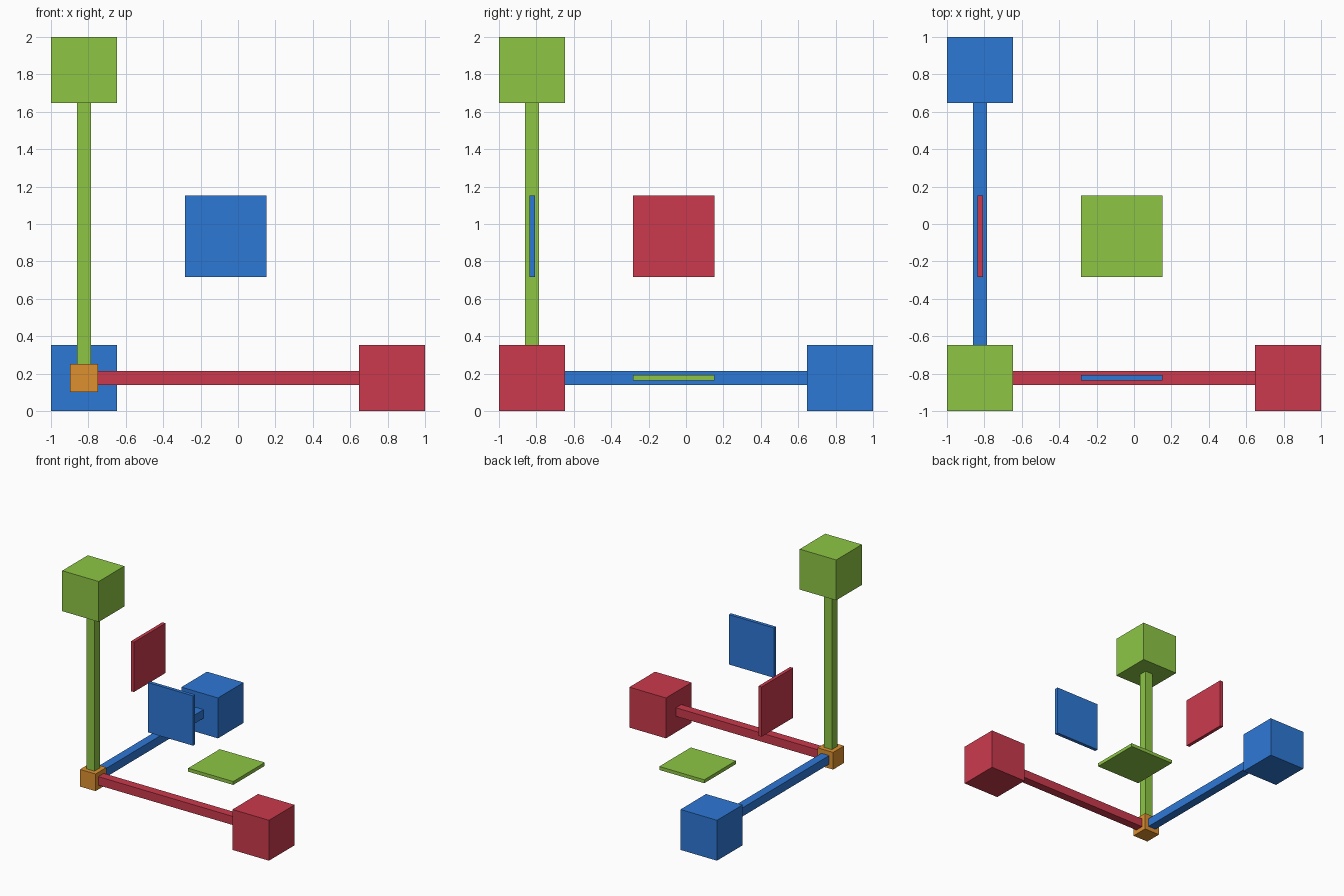
import bpy
from mathutils import Vector

if "Cube" in bpy.data.objects:
    bpy.data.objects.remove(bpy.data.objects["Cube"])

ORIGIN = Vector((-0.8225, -0.8225, 0.1775))   # centre of the hub
HUB, ROD, TIP = 0.15, 0.075, 0.353            # cube edge lengths and rod width
TIP_AT = 1.645                                # hub centre to tip centre
PLATE, PLATE_AT, THICK = 0.435, 0.757, 0.03   # plane handles


def material(name, rgb):
    mat = bpy.data.materials.new(name)
    mat.diffuse_color = (*rgb, 1)
    mat.use_nodes = True
    mat.node_tree.nodes["Principled BSDF"].inputs["Base Color"].default_value = mat.diffuse_color
    return mat


def box(name, offset, size, mat):
    bpy.ops.mesh.primitive_cube_add(size=1, location=ORIGIN + Vector(offset))
    obj = bpy.context.object
    obj.name = name
    obj.scale = size
    bpy.ops.object.transform_apply(location=False, rotation=False, scale=True)
    obj.data.materials.append(mat)


# Central hub
box("hub", (0, 0, 0), (HUB,) * 3, material("orange", (0.73, 0.28, 0.03)))

colours = {
    "red": (0.60, 0.042, 0.074),
    "blue": (0.027, 0.188, 0.67),
    "green": (0.27, 0.565, 0.06),
}
mats = {n: material(n, c) for n, c in colours.items()}

rod_start, rod_end = HUB / 2, TIP_AT - TIP / 2
plate_colours = ("red", "blue", "green")      # plate normal along x, y, z

for axis, colour in enumerate(plate_colours):
    mat = mats[colour]
    direction = Vector((0, 0, 0))
    direction[axis] = 1

    # Rod from the hub to the tip cube
    size = [ROD] * 3
    size[axis] = rod_end - rod_start
    box(colour + "_rod", direction * (rod_start + rod_end) / 2, size, mat)

    # Tip cube
    box(colour + "_tip_cube", direction * TIP_AT, (TIP,) * 3, mat)

    # Thin floating plate perpendicular to this axis
    size = [PLATE] * 3
    size[axis] = THICK
    box(colour + "_plate", (Vector((1, 1, 1)) - direction) * PLATE_AT, size, mat)
